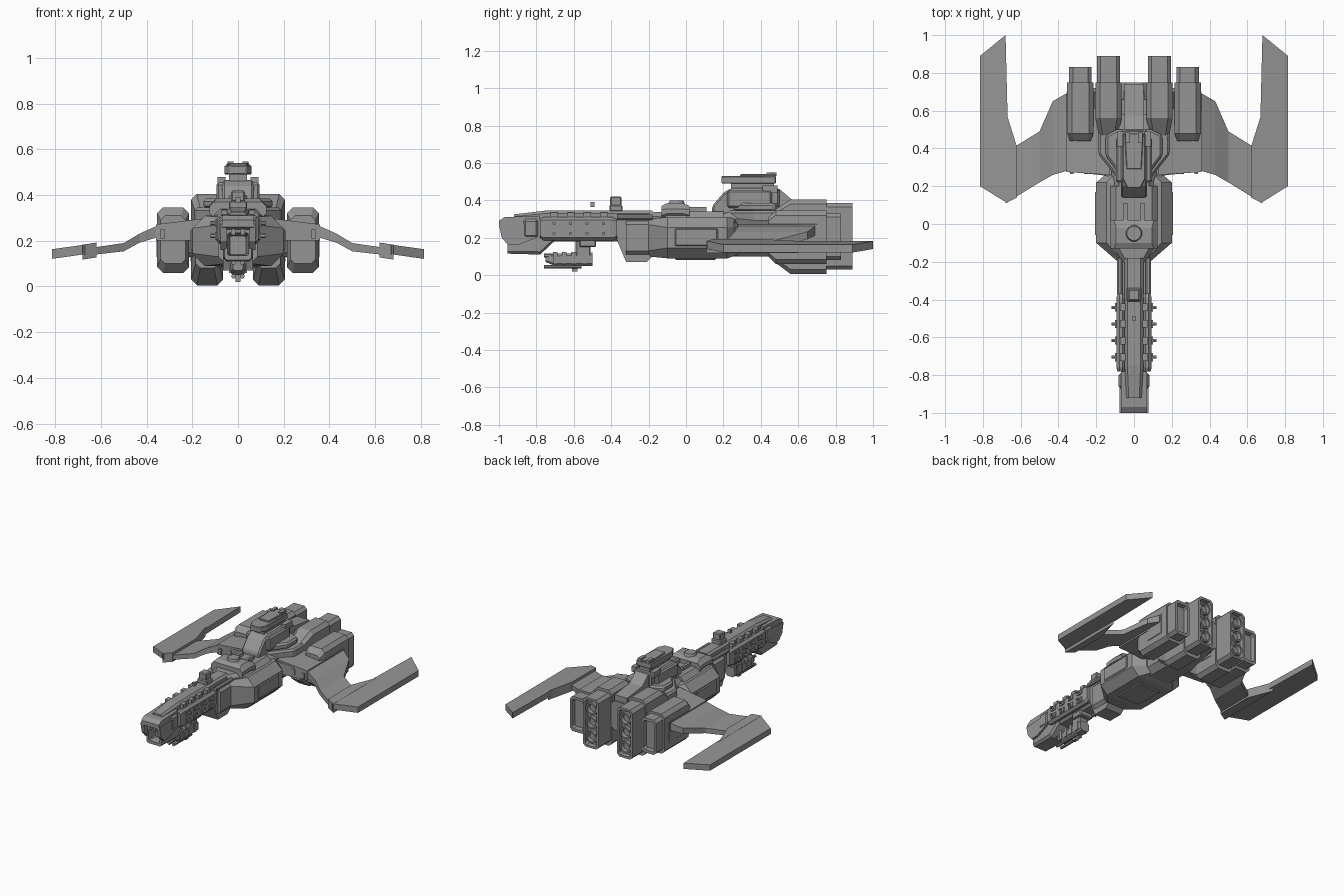
import bpy, bmesh, math

if "Cube" in bpy.data.objects:
    bpy.data.objects.remove(bpy.data.objects["Cube"], do_unlink=True)

grey = bpy.data.materials.new("hull grey")
grey.use_nodes = True
paint = (.3, .3, .3, 1)
grey.diffuse_color = paint
for node in grey.node_tree.nodes:
    if node.type == "BSDF_PRINCIPLED":
        node.inputs["Base Color"].default_value = paint
        node.inputs["Roughness"].default_value = .7


# Every solid is a list of matching rings that are skinned and capped.
def build(name, solids, mirror=False, bevel=0):
    bm = bmesh.new()
    for rings in solids:
        loops = [[bm.verts.new(p) for p in ring] for ring in rings]
        count = len(loops[0])
        for a, b in zip(loops, loops[1:]):
            for i in range(count):
                j = (i + 1) % count
                bm.faces.new((a[i], a[j], b[j], b[i]))
        bm.faces.new(loops[0])
        bm.faces.new(loops[-1])
    bmesh.ops.recalc_face_normals(bm, faces=bm.faces)
    mesh = bpy.data.meshes.new(name)
    bm.to_mesh(mesh)
    bm.free()
    mesh.materials.append(grey)
    obj = bpy.data.objects.new(name, mesh)
    bpy.context.collection.objects.link(obj)
    if bevel:
        mod = obj.modifiers.new("chamfer", "BEVEL")
        mod.width = bevel
        mod.segments = 1
    if mirror:
        obj.modifiers.new("mirror", "MIRROR")
    return obj


# Chamfered rectangle across the length of the ship
def section(y, cx, half_width, low, high, cut):
    x0, x1 = cx - half_width, cx + half_width
    return [(x0 + cut, y, low), (x1 - cut, y, low), (x1, y, low + cut), (x1, y, high - cut),
            (x1 - cut, y, high), (x0 + cut, y, high), (x0, y, high - cut), (x0, y, low + cut)]


def loft(cx, *rows):
    return [section(row[0], cx, *row[1:]) for row in rows]


def box(x0, x1, y0, y1, z0, z1):
    return [[(x0, y, z0), (x1, y, z0), (x1, y, z1), (x0, y, z1)] for y in (y0, y1)]


# Plan outline raised between two heights; tilt lowers it outward
def plan(points, low, high, tilt=0, symmetric=False):
    if symmetric:
        points = points + [(-x, y) for x, y in reversed(points)]
    return [[(x, y, z - tilt * abs(x)) for x, y in points] for z in (low, high)]


# Side outline extruded across the ship
def profile(points, half_width):
    return [[(x, y, z) for y, z in points] for x in (-half_width, half_width)]


def tube(centre, axis, *rows, sides=12):
    rings = []
    for along, radius in rows:
        ring = []
        for i in range(sides):
            a = math.tau * (i + .5) / sides
            u, v = radius * math.cos(a), radius * math.sin(a)
            offset = {"x": (along, u, v), "y": (u, along, v), "z": (u, v, along)}[axis]
            ring.append([c + o for c, o in zip(centre, offset)])
        rings.append(ring)
    return rings


# Wing strips run outward from the root
def span(*rows):
    return [[(x, front, z - t), (x, back, z - t), (x, back, z + t), (x, front, z + t)]
            for x, front, back, z, t in rows]


# Engines with recessed rear panels
build("inner_engine", [loft(.135, (.46, .05, .08, .34, .02), (.56, .07, .005, .405, .025),
      (.75, .07, .005, .405, .025), (.75, .062, .03, .385, .02), (.89, .062, .03, .385, .02),
      (.89, .047, .045, .37, .015), (.86, .044, .048, .367, .015))], mirror=True)
build("engine_nozzles", [tube((.135, .85, z), "y", (0, .043), (.035, .043), (.035, .032), (.012, .028))
      for z in (.105, .208, .31)], mirror=True)
build("outer_engine", [loft(.284, (.44, .055, .1, .31, .02), (.48, .07, .06, .345, .025),
      (.75, .07, .06, .345, .025), (.75, .06, .08, .33, .02), (.83, .06, .08, .33, .02),
      (.83, .044, .1, .31, .012), (.8, .04, .105, .305, .012))], mirror=True)
build("engine_bands", [loft(.135, (.61, .073, .1, .3, .01), (.7, .073, .1, .3, .01)),
      loft(.284, (.56, .073, .12, .28, .01), (.7, .073, .12, .28, .01))], mirror=True)

# Central hull and tail
build("aft_hull", [loft(0, (.18, .12, .1, .33, .04), (.5, .12, .1, .36, .04),
      (.75, .075, .13, .34, .03))])
build("engine_mount", [box(-.26, .26, .5, .72, .13, .29)], bevel=.02)
build("tail_spine", [profile([(.45, .3), (.45, .46), (.5, .46), (.57, .4), (.74, .38), (.74, .3)], .05),
      box(-.07, .07, .58, .66, .3, .37)])
build("shoulder_deck", [plan([(.07, .22), (.19, .37), (.19, .48), (.12, .54)], .19, .345, symmetric=True),
      plan([(.06, .24), (.15, .36), (.15, .47), (.09, .5)], .34, .385, symmetric=True)], bevel=.012)
build("forward_hull", [loft(0, (-.2, .085, .1, .3, .03), (-.1, .2, .09, .31, .055),
      (.22, .2, .09, .31, .055), (.28, .13, .11, .3, .04))])
build("hull_roof", [loft(0, (-.2, .06, .28, .335, .02), (-.1, .125, .28, .34, .03),
      (.2, .125, .28, .34, .03))])
build("side_panels", [box(.19, .207, -.06, .17, .155, .25)], mirror=True, bevel=.006)
build("belly_plate", [box(-.09, .09, -.06, .16, .082, .1)], bevel=.006)

# Dorsal turret
build("turret_block", [loft(0, (-.13, .125, .3, .37, .02), (-.1, .125, .3, .385, .03),
      (-.02, .125, .3, .385, .03), (.02, .125, .3, .37, .02))])
build("turret_dome", [tube((0, -.05, .38), "z", (0, .045), (.02, .038))])
build("turret_rails", [box(.035, .055, -.1, .11, .33, .365)], mirror=True)

# Command tower
build("tower_base", [profile([(.14, .3), (.14, .37), (.2, .44), (.24, .465), (.5, .465), (.5, .3)], .07),
      box(-.095, .095, .22, .46, .36, .455)], bevel=.01)
build("tower_neck", [box(-.04, .04, .24, .47, .46, .5)])
build("tower_head", [plan([(.035, .19), (.06, .24), (.06, .48)], .49, .53, symmetric=True),
      plan([(.04, .29), (.05, .48)], .525, .54, symmetric=True)], bevel=.004)
build("tower_sensors", [box(.02, .045, .43, .485, .53, .548),
      box(.055, .09, .41, .49, .44, .48)], mirror=True)

# Wings, knuckles and swept blades
build("wing_strut", [span((.1, .25, .56, .245, .045), (.36, .28, .69, .238, .025),
      (.43, .26, .65, .212, .02), (.5, .22, .49, .172, .018), (.63, .14, .41, .155, .016))], mirror=True)
build("wing_root_fairing", [span((.13, .26, .5, .25, .05), (.358, .275, .6, .237, .035)),
      box(.24, .265, .265, .3, .22, .26), box(.32, .34, .265, .3, .21, .25)], mirror=True)
build("wing_knuckle", [plan([(.62, .14), (.68, .11), (.68, .6), (.62, .41)], .22, .285, .15)], mirror=True)
build("wing_blade", [plan([(.67, .11), (.815, .2), (.815, .89), (.68, 1), (.67, .6)], .235, .277, .14)],
      mirror=True)

# Neck
build("neck", [profile([(-.37, .19), (-.32, .07), (-.21, .07), (-.18, .1), (-.18, .3), (-.37, .3)], .065),
      loft(0, (-.32, .085, .11, .29, .02), (-.2, .085, .11, .29, .02))])
build("dorsal_spine", [loft(0, (-.92, .04, .28, .325, .012), (-.75, .05, .28, .345, .015),
      (-.18, .05, .28, .345, .015))])
build("neck_pipes", [tube((.075, -.37, .31), "y", (0, .015), (.19, .015), sides=8)], mirror=True)
build("sensor_mount", [box(-.04, .04, -.41, -.34, .34, .375), box(-.03, .03, -.405, -.345, .37, .42)],
      bevel=.006)
build("sight", [box(-.011, .011, -.51, -.49, .365, .39)])

# Weapon section
build("barrel_core", [loft(0, (-.8, .055, .18, .3, .02), (-.36, .055, .18, .3, .02))])
build("side_battery", [loft(.07, (-.78, .018, .2, .3, .01), (-.76, .023, .185, .31, .015),
      (-.39, .023, .185, .31, .015), (-.37, .018, .2, .3, .01))], mirror=True)
stations = [-.705 + .088 * i for i in range(4)]
build("battery_knobs", [solid for y in stations for z in (.222, .277) for solid in (
      box(.085, .1, y - .022, y + .022, z - .016, z + .016),
      tube((.09, y, z), "x", (0, .009), (.03, .009), sides=6))], mirror=True)
build("roof_ribs", [box(-.075, .075, y - .02, y + .02, .3, .335) for y in stations])

# Nose with an open mouth below a hood
build("nose", [loft(0, (-.89, .035, .14, .22, .006), (-.955, .045, .135, .235, .006),
      (-.955, .06, .115, .26, .012), (-.78, .065, .11, .28, .015), (-.7, .06, .185, .28, .015))])
build("nose_hood", [profile([(-1, .26), (-1, .29), (-.97, .31), (-.78, .318), (-.78, .25), (-.98, .25)], .07)])
build("nose_cheeks", [[[(x, y, z) for y, z in
      ((-1, .27), (-.985, .2), (-.95, .16), (-.9, .16), (-.8, .2), (-.8, .28))]
      for x in (.05, .077)]], mirror=True)
build("nose_collar", [box(-.082, .082, -.87, -.79, .2, .3)], bevel=.012)
build("nose_teeth", [box(.012, .03, -.985, -.94, .225, .255)], mirror=True)

# Underslung gun
build("gun_hanger", [box(-.035, .035, -.59, -.51, .09, .2), box(-.05, .05, -.57, -.48, .15, .19)], bevel=.006)
build("gun_body", [loft(0, (-.75, .022, .07, .11, .008), (-.7, .035, .05, .115, .012),
      (-.5, .035, .05, .12, .012)), box(-.012, .012, -.61, -.58, .02, .06)])
build("gun_barrels", [tube((.018, -.76, z), "y", (0, .011), (.2, .011), sides=8)
      for z in (.045, .105)], mirror=True)
build("gun_rings", [box(-.04, .04, y - .012, y + .012, .06, .125) for y in (-.7, -.65, -.6, -.54)])
